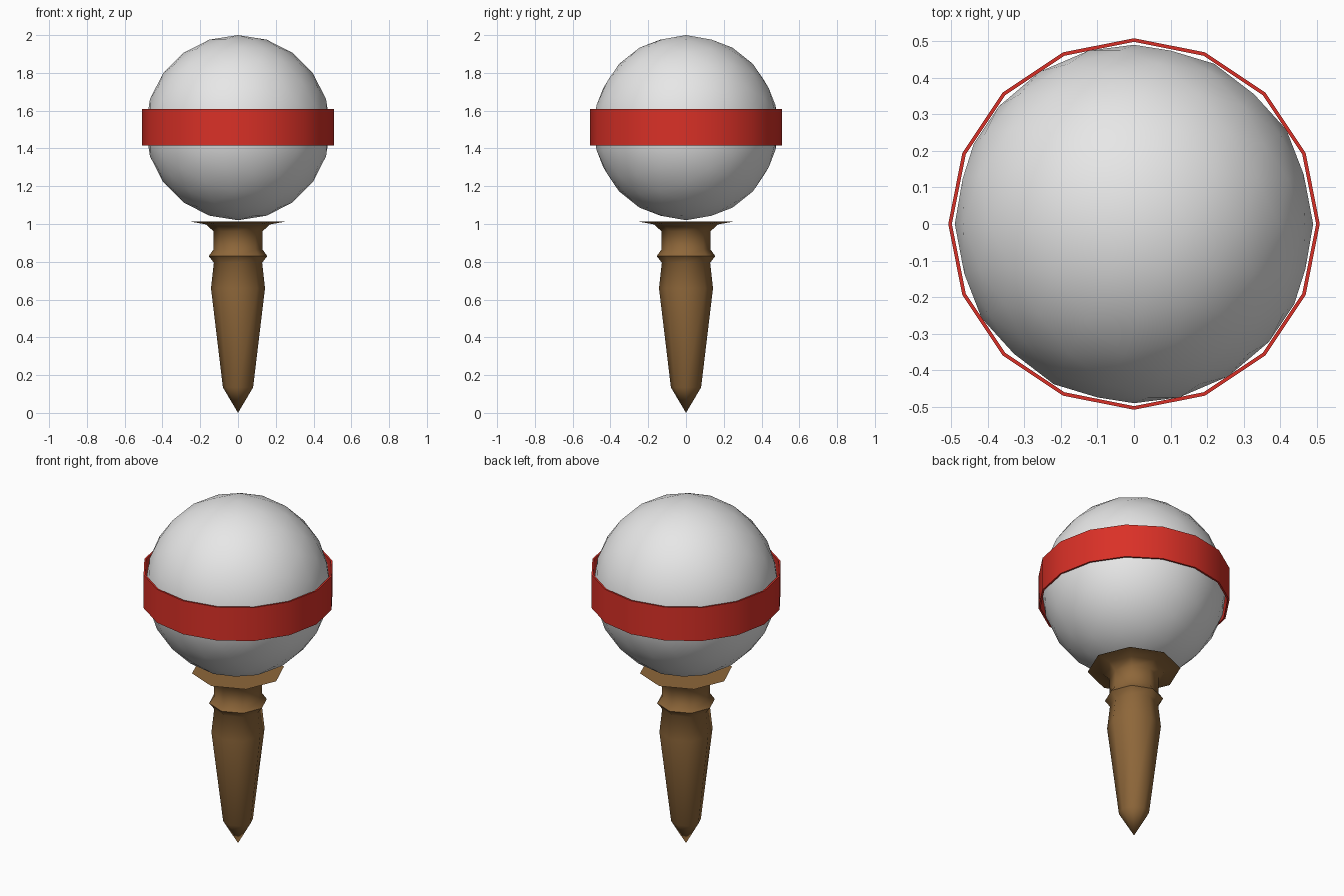
import bpy, bmesh, math
from mathutils import Matrix

cube = bpy.data.objects.get("Cube")
if cube:
    bpy.data.objects.remove(cube, do_unlink=True)


def material(name, rgb):
    m = bpy.data.materials.new(name)
    m.use_nodes = True
    m.diffuse_color = (*rgb, 1)
    bsdf = next(n for n in m.node_tree.nodes if n.type == 'BSDF_PRINCIPLED')
    bsdf.inputs["Base Color"].default_value = (*rgb, 1)
    return m


def finish(bm, name, mat, angle):
    """Turn a bmesh into a smooth-shaded object with sharp edges kept."""
    bmesh.ops.recalc_face_normals(bm, faces=bm.faces)
    mesh = bpy.data.meshes.new(name)
    bm.to_mesh(mesh)
    bm.free()
    mesh.materials.append(mat)
    obj = bpy.data.objects.new(name, mesh)
    bpy.context.collection.objects.link(obj)
    bpy.ops.object.select_all(action='DESELECT')
    obj.select_set(True)
    bpy.context.view_layer.objects.active = obj
    bpy.ops.object.shade_smooth_by_angle(angle=math.radians(angle))
    return obj


def lathe(profile, sides, closed=False):
    """Spin a list of (radius, height) points around z."""
    bm = bmesh.new()
    verts = [bm.verts.new((r, 0, z)) for r, z in profile]
    pairs = list(zip(verts, verts[1:]))
    if closed:
        pairs.append((verts[-1], verts[0]))
    edges = [bm.edges.new(p) for p in pairs]
    bmesh.ops.spin(bm, geom=verts + edges, cent=(0, 0, 0), axis=(0, 0, 1),
                   angle=math.tau, steps=sides, use_merge=True)
    bmesh.ops.remove_doubles(bm, verts=bm.verts, dist=1e-4)
    return bm


white = material("ball white", (0.8, 0.8, 0.8))
red = material("band red", (0.70, 0.03, 0.02))
wood = material("wood brown", (0.27, 0.135, 0.042))

# Ball: faceted outline, smooth shading
ball = bmesh.new()
bmesh.ops.create_icosphere(
    ball, subdivisions=3, radius=0.49,
    matrix=Matrix.Translation((0, 0, 1.51)) @ Matrix.Rotation(math.pi / 2, 4, 'X'))
finish(ball, "ball", white, 40)

# Thin ring around the middle of the ball
outer, inner, low, high = 0.508, 0.498, 1.415, 1.61
band = lathe([(outer, low), (outer, high), (inner, high), (inner, low)], 16, closed=True)
finish(band, "band", red, 30)

# Turned peg: point, shaft, collar, neck and flared top
peg = lathe([(0, 0), (0.08, 0.135), (0.143, 0.66), (0.128, 0.795), (0.155, 0.83),
             (0.13, 0.865), (0.13, 0.962), (0.17, 0.998), (0.247, 1.012), (0, 1.012)], 8)
finish(peg, "peg", wood, 50)
